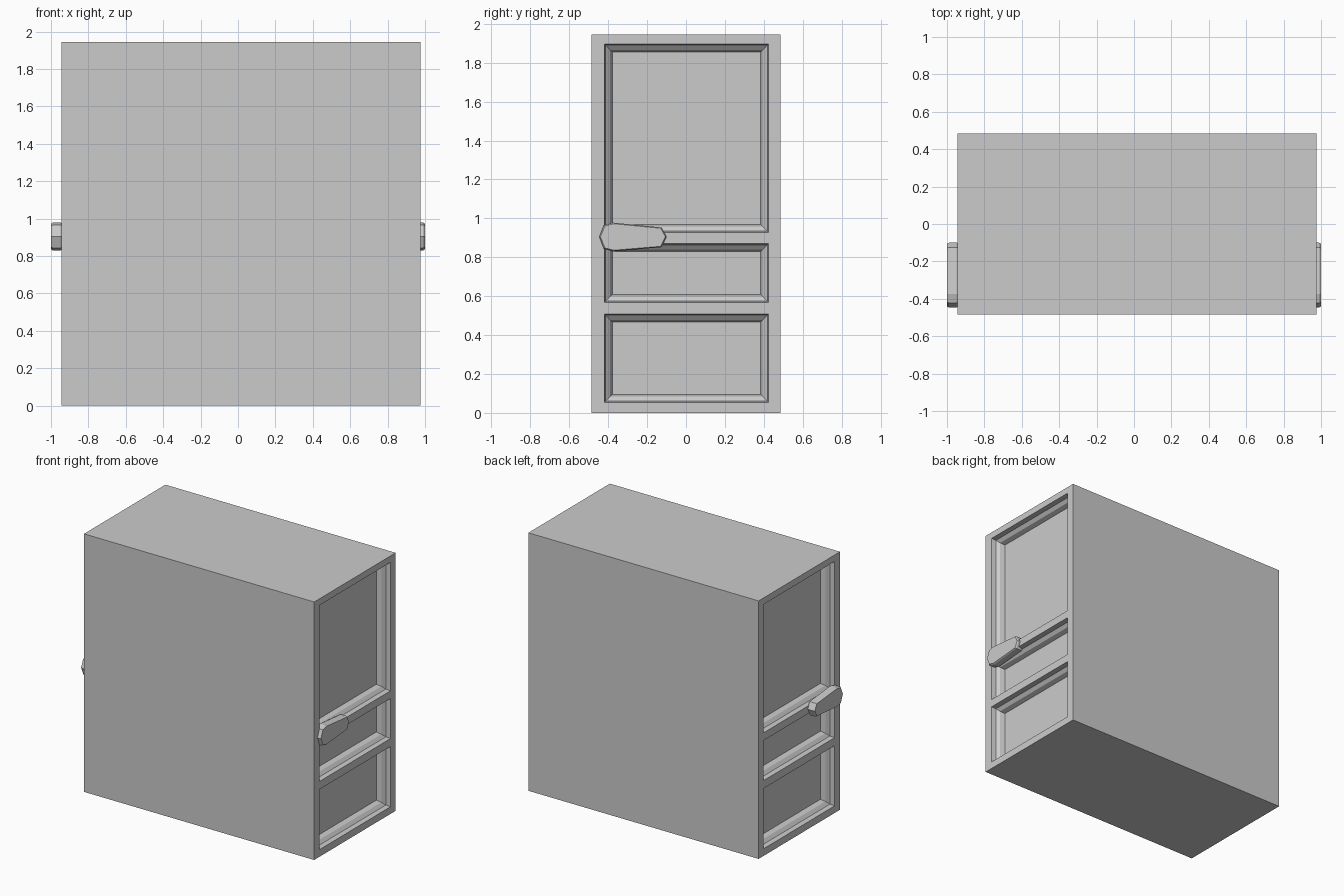
import bpy, bmesh

if "Cube" in bpy.data.objects:
    bpy.data.objects.remove(bpy.data.objects["Cube"])

X0, X1 = -0.945, 0.975      # end faces of the body
HY, TOP = 0.485, 1.945


def make_object(name, bm):
    bmesh.ops.recalc_face_normals(bm, faces=bm.faces[:])
    me = bpy.data.meshes.new(name)
    bm.to_mesh(me)
    bm.free()
    ob = bpy.data.objects.new(name, me)
    bpy.context.collection.objects.link(ob)
    return ob


def loft(bm, rings):
    """Closed solid through a list of equal-length point rings."""
    loops = [[bm.verts.new(p) for p in r] for r in rings]
    n = len(loops[0])
    for a, b in zip(loops, loops[1:]):
        for i in range(n):
            j = (i + 1) % n
            bm.faces.new((a[i], a[j], b[j], b[i]))
    bm.faces.new(loops[0])
    bm.faces.new(loops[-1])


# Main body
bm = bmesh.new()
loft(bm, [[(x, -HY, 0), (x, HY, 0), (x, HY, TOP), (x, -HY, TOP)] for x in (X0, X1)])
body = make_object("body", bm)

# Moulded panel recesses on both ends: (inset, depth) steps, (bottom, top) heights
steps = [(0, -0.03), (0, 0), (0.006, 0.035), (0.03, 0.055), (0.041, 0.09)]
panels = [(0.054, 0.508), (0.568, 0.87), (0.928, 1.896)]
bm = bmesh.new()
for face, s in ((X1, 1), (X0, -1)):
    for lo, hi in panels:
        rings = []
        for i, d in steps:
            x, a, b = face - s * d, -0.42 + i, 0.424 - i
            rings.append([(x, a, lo + i), (x, b, lo + i), (x, b, hi - i), (x, a, hi - i)])
        loft(bm, rings)
cutter = make_object("panel_cutter", bm)
cutter.hide_render = True

mod = body.modifiers.new("panels", 'BOOLEAN')
mod.operation = 'DIFFERENCE'
mod.solver = 'EXACT'
mod.object = cutter
bpy.context.view_layer.objects.active = body
bpy.ops.object.modifier_apply(modifier=mod.name)
bpy.data.objects.remove(cutter)

# Tapered eight-sided handles with a slightly chamfered rim
outline = [(-0.446, 0.905), (-0.422, 0.965), (-0.375, 0.978), (-0.125, 0.953),
           (-0.1, 0.905), (-0.125, 0.852), (-0.375, 0.83), (-0.422, 0.843)]
cy, cz = -0.27, 0.905


def ring(x, inset):
    ky, kz = 1 - inset / 0.173, 1 - inset / 0.074
    return [(x, cy + (y - cy) * ky, cz + (z - cz) * kz) for y, z in outline]


for name, s in (("right_handle", 1), ("left_handle", -1)):
    bm = bmesh.new()
    loft(bm, [ring(s * x, i) for x, i in ((0.938, 0.006), (0.948, 0), (0.99, 0), (1.0, 0.006))])
    make_object(name, bm)
